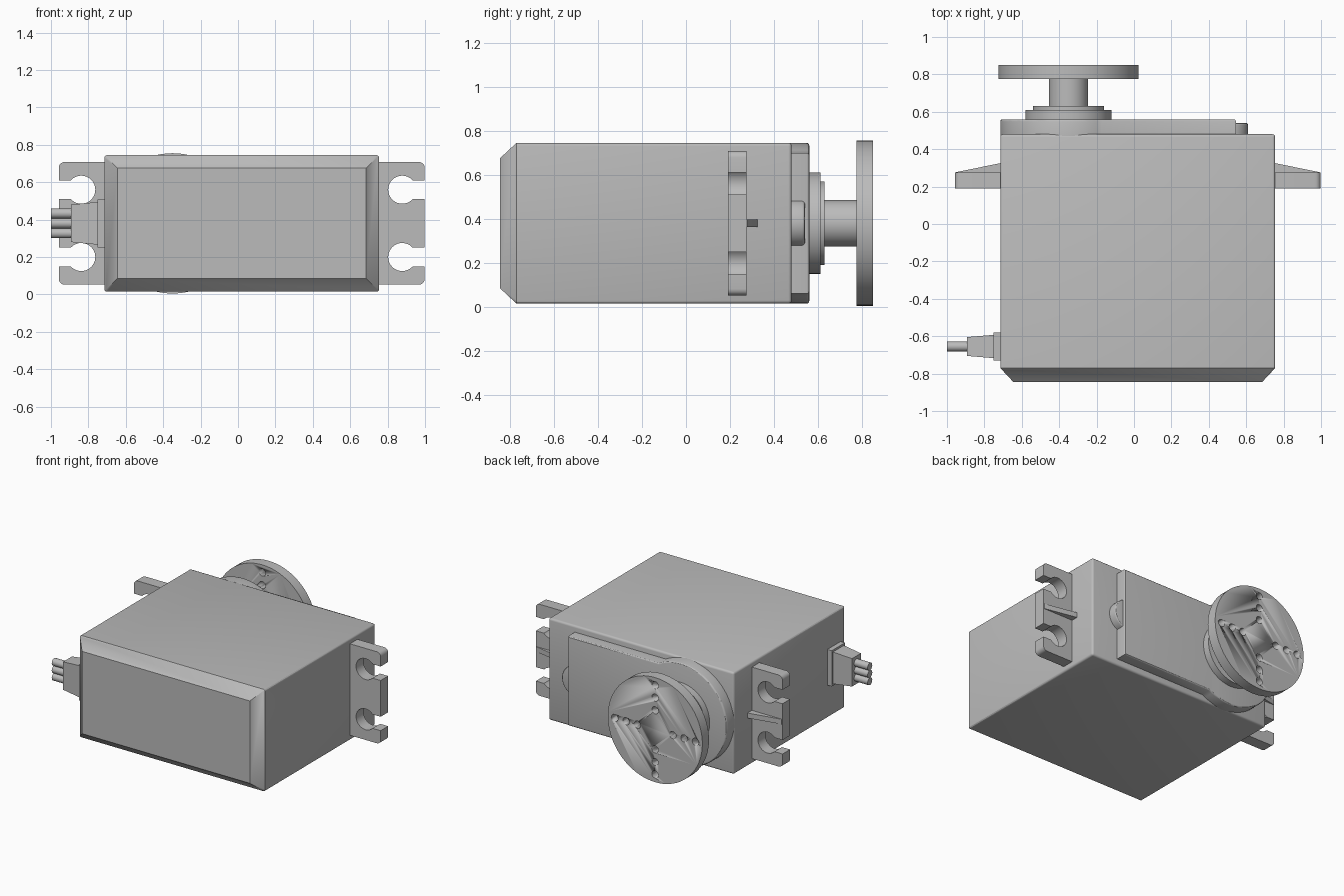
import bpy, bmesh
from math import sin, cos, asin, pi, radians
from mathutils import Matrix, Vector

if "Cube" in bpy.data.objects:
    bpy.data.objects.remove(bpy.data.objects["Cube"])

grey = bpy.data.materials.new("plastic grey")
grey.use_nodes = True
GREY = (0.5, 0.5, 0.5, 1)
grey.diffuse_color = GREY
grey.node_tree.nodes["Principled BSDF"].inputs["Base Color"].default_value = GREY

MID = 0.38      # height of the output axis
AXIS = -0.35    # sideways position of the output axis


def finish(name, bm):
    """Turn a bmesh into a smooth-by-angle object."""
    bmesh.ops.recalc_face_normals(bm, faces=bm.faces)
    mesh = bpy.data.meshes.new(name)
    bm.to_mesh(mesh)
    bm.free()
    mesh.materials.append(grey)
    obj = bpy.data.objects.new(name, mesh)
    bpy.context.collection.objects.link(obj)
    bpy.ops.object.select_all(action="DESELECT")
    obj.select_set(True)
    bpy.context.view_layer.objects.active = obj
    bpy.ops.object.shade_smooth_by_angle(angle=radians(30))
    return obj


def arc(cx, cz, r, a, b, n):
    return [(cx + r * cos(a + (b - a) * i / n), cz + r * sin(a + (b - a) * i / n))
            for i in range(n + 1)]


def circle(cx, cz, r, n=64):
    return arc(cx, cz, r, 0, 2 * pi, n)[:-1]


def add_prism(bm, points, y0, y1):
    """Extrude an x-z outline from y0 to y1."""
    face = bm.faces.new([bm.verts.new((x, y0, z)) for x, z in points])
    out = bmesh.ops.extrude_face_region(bm, geom=[face])["geom"]
    moved = [v for v in out if isinstance(v, bmesh.types.BMVert)]
    bmesh.ops.translate(bm, verts=moved, vec=(0, y1 - y0, 0))


def prism(name, points, y0, y1, rim=0):
    bm = bmesh.new()
    add_prism(bm, points, y0, y1)
    if rim:  # round the rear rim
        edges = [e for e in bm.edges if all(abs(v.co.y - y1) < 1e-5 for v in e.verts)]
        bmesh.ops.bevel(bm, geom=edges, offset=rim, segments=3, profile=0.5, affect="EDGES")
    return finish(name, bm)


def add_box(bm, lo, hi):
    lo, hi = Vector(lo), Vector(hi)
    size = hi - lo
    mat = Matrix.Translation((lo + hi) / 2) @ Matrix.Diagonal((*size, 1))
    return bmesh.ops.create_cube(bm, size=1, matrix=mat)["verts"]


# Case with chamfered front and softly rounded edges
bm = bmesh.new()
add_box(bm, (-0.715, -0.77, 0.015), (0.755, 0.48, 0.745))
front = min(bm.faces, key=lambda f: f.calc_center_median().y)
edges = [e for e in bm.edges if max(v.co.y for v in e.verts) > 0]
cap = bmesh.ops.extrude_face_region(bm, geom=[front])["geom"]
for v in cap:
    if isinstance(v, bmesh.types.BMVert):
        v.co.y = -0.845
        v.co.x += 0.07 if v.co.x < 0 else -0.07
        v.co.z += 0.07 if v.co.z < MID else -0.07
if front.is_valid:
    bmesh.ops.delete(bm, geom=[front], context="FACES_ONLY")
bmesh.ops.bevel(bm, geom=edges, offset=0.015, segments=3, profile=0.5, affect="EDGES")
finish("case", bm)

# Gear cover: round end joined to a straight plate, with a small round tab
a = asin(0.32 / 0.365)
outline = arc(AXIS, MID, 0.365, a, 2 * pi - a, 56)
outline += [(0.545, MID - 0.32), (0.545, MID + 0.32)]
prism("gear_cover", outline, 0.47, 0.56, 0.012)
prism("cover_tab", circle(0.5, MID, 0.11, 40), 0.47, 0.54, 0.012)

# Output bearing, shaft and horn
prism("bearing_ring", circle(AXIS, MID, 0.23), 0.55, 0.61)
prism("bearing_step", circle(AXIS, MID, 0.19), 0.6, 0.63)
prism("output_shaft", circle(AXIS, MID, 0.105, 48), 0.62, 0.78)
horn = prism("round_horn", circle(AXIS, MID, 0.375, 80), 0.775, 0.85)
bm = bmesh.new()
for arm in range(4):
    for d in (0.14, 0.23, 0.32):
        t = arm * pi / 2
        add_prism(bm, circle(AXIS + d * cos(t), MID + d * sin(t), 0.026, 16), 0.7, 0.9)
cutter = finish("horn_hole_cutter", bm)
cutter.hide_render = True
mod = horn.modifiers.new("holes", "BOOLEAN")
mod.operation, mod.solver, mod.object = "DIFFERENCE", "EXACT", cutter
bpy.context.view_layer.objects.active = horn
bpy.ops.object.modifier_apply(modifier=mod.name)
bpy.data.objects.remove(cutter)

# Mounting ears with open keyhole slots, and their wedge ribs
W, R, HALF = 0.243, 0.075, 0.05
s = asin(HALF / R)
upper = [(W, 0.18 - HALF)] + arc(0.123, 0.18, R, 2 * pi - s, s, 32) + [(W, 0.18 + HALF)]
upper += arc(W - 0.03, 0.298, 0.03, 0, pi / 2, 5) + [(-0.02, 0.328)]
ear = upper + [(u, -v) for u, v in reversed(upper)]
for side, sx, base in (("left", 1, 0.755), ("right", -1, -0.715)):
    prism(side + "_ear", [(base + sx * u, MID + v) for u, v in ear], 0.19, 0.275)
    bm = bmesh.new()
    wedge = [(-0.01, 0.26), (W - 0.005, 0.26), (W - 0.005, 0.277), (0, 0.325), (-0.01, 0.325)]
    face = bm.faces.new([bm.verts.new((base + sx * u, y, MID - 0.018)) for u, y in wedge])
    out = bmesh.ops.extrude_face_region(bm, geom=[face])["geom"]
    bmesh.ops.translate(bm, verts=[v for v in out if isinstance(v, bmesh.types.BMVert)],
                        vec=(0, 0, 0.036))
    finish(side + "_ear_rib", bm)

# Cable strain relief: flange and tapered block
CY = -0.655
bm = bmesh.new()
add_box(bm, (-0.75, CY - 0.075, 0.252), (-0.7, CY + 0.075, 0.508))
finish("cable_flange", bm)
bm = bmesh.new()
for v in add_box(bm, (-0.893, CY - 0.063, 0.265), (-0.74, CY + 0.063, 0.495)):
    if v.co.x < -0.8:
        v.co.y = CY + (v.co.y - CY) * 0.8
        v.co.z = MID + (v.co.z - MID) * 0.87
finish("cable_boot", bm)

# Three wires
for i in (-1, 0, 1):
    bm = bmesh.new()
    mat = Matrix.Translation((-0.94, CY, MID + i * 0.053)) @ Matrix.Rotation(pi / 2, 4, "Y")
    bmesh.ops.create_cone(bm, cap_ends=True, segments=24, radius1=0.0265, radius2=0.0265,
                          depth=0.12, matrix=mat)
    finish("wire_%d" % (i + 2), bm)
